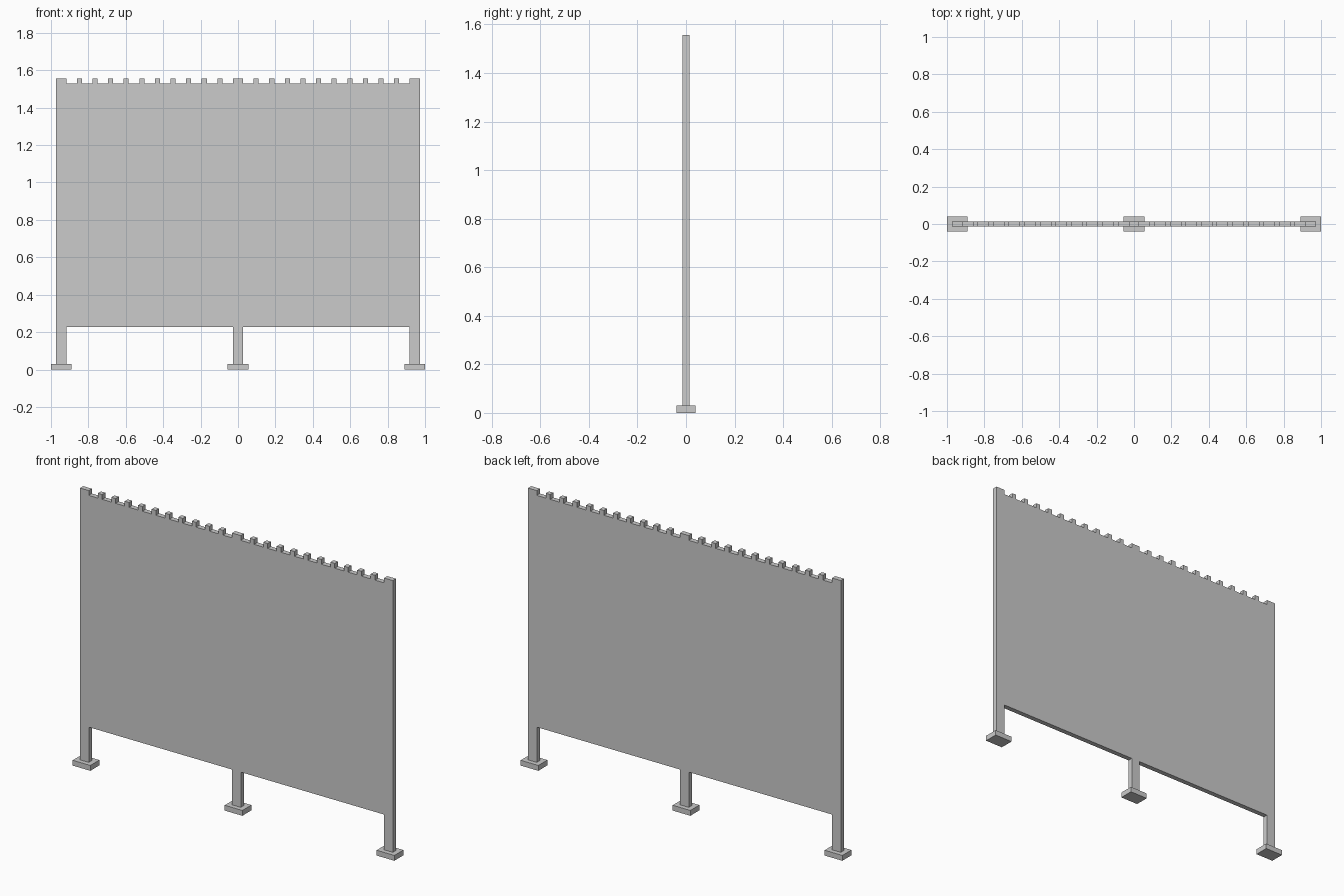
import bpy, bmesh

if "Cube" in bpy.data.objects:
    bpy.data.objects.remove(bpy.data.objects["Cube"])

T = 0.014                          # half thickness
POST_X, POST_W = 0.945, 0.054
FOOT_TOP, RAIL, NOTCH, TOP = 0.03, 0.228, 0.53 + 1.0, 1.557
TEETH, TOOTH_W = 10, 0.027
posts = (-POST_X, 0.0, POST_X)
h = POST_W / 2

# fence outline: legs along the bottom, left to right
outline = []
for i, x in enumerate(posts):
    if i > 0:
        outline.append((x - h, RAIL))
    outline += [(x - h, FOOT_TOP), (x + h, FOOT_TOP)]
    if i < 2:
        outline.append((x + h, RAIL))

# raised post tops and teeth along the top
pitch = (POST_X - POST_W + TOOTH_W) / (TEETH + 1)
raised = [(x, h) for x in posts]
for a in posts[:2]:
    for k in range(TEETH):
        raised.append((a + h - TOOTH_W / 2 + pitch * (k + 1), TOOTH_W / 2))
raised.sort(reverse=True)
top = []
for x, w in raised:
    top += [(x + w, NOTCH), (x + w, TOP), (x - w, TOP), (x - w, NOTCH)]
outline += top[1:-1]

# extrude the outline into the panel
bm = bmesh.new()
face = bm.faces.new([bm.verts.new((x, -T, z)) for x, z in outline])
ext = bmesh.ops.extrude_face_region(bm, geom=[face])
bmesh.ops.translate(bm, vec=(0, 2 * T, 0),
                    verts=[g for g in ext["geom"] if isinstance(g, bmesh.types.BMVert)])
if not any(f.is_valid and all(v.co.y < 0 for v in f.verts) for f in bm.faces):
    bm.faces.new([v for v in bm.verts if v.co.y < 0])
bmesh.ops.recalc_face_normals(bm, faces=bm.faces)
mesh = bpy.data.meshes.new("fence_panel")
bm.to_mesh(mesh)
bm.free()
bpy.context.collection.objects.link(bpy.data.objects.new("fence_panel", mesh))

# foot plates
for name, x in zip(("left_foot", "middle_foot", "right_foot"), posts):
    bpy.ops.mesh.primitive_cube_add(size=1, location=(x, 0, FOOT_TOP / 2))
    foot = bpy.context.object
    foot.name = name
    foot.scale = (0.11, 0.08, FOOT_TOP)
